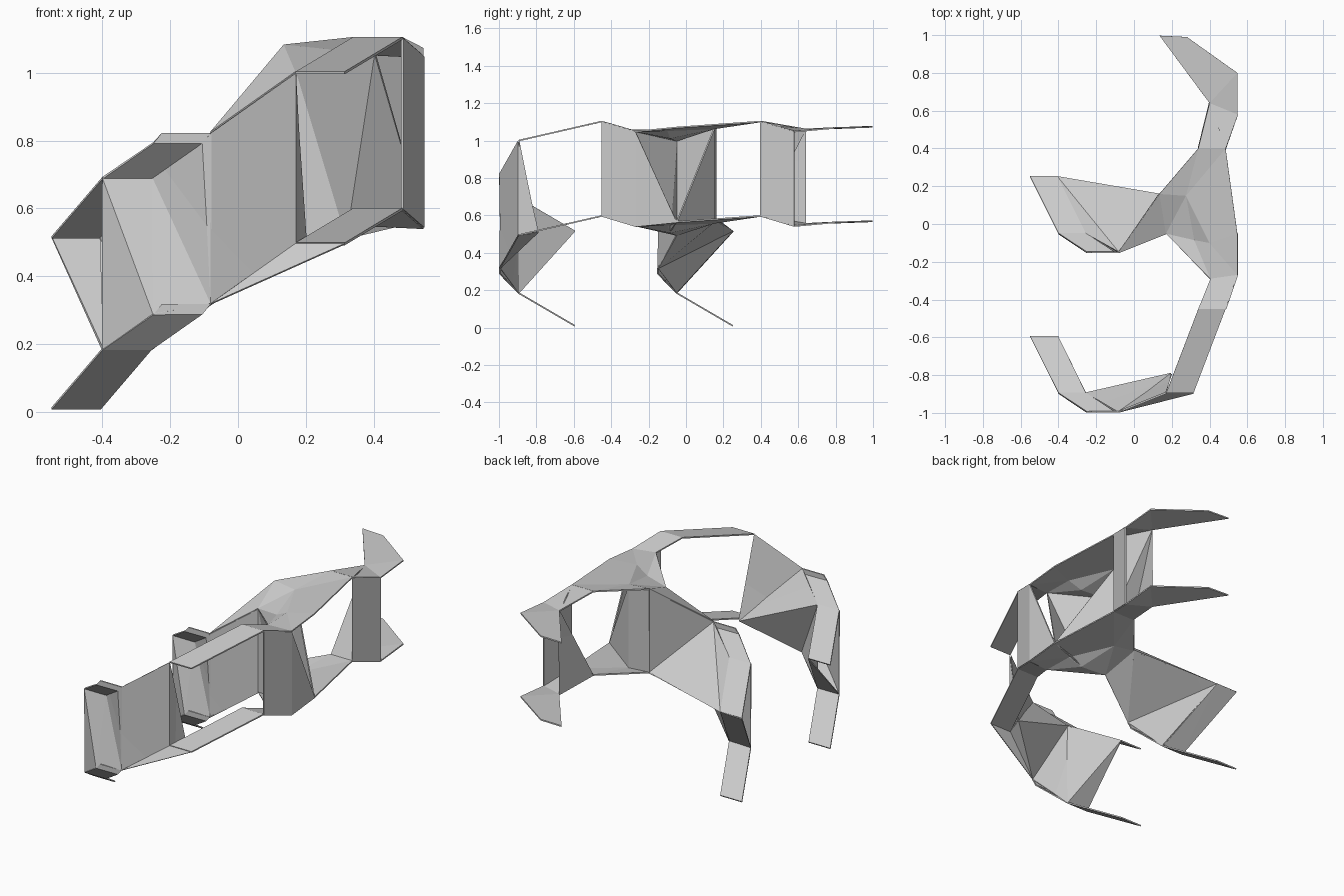
import bpy
from mathutils import Vector

if "Cube" in bpy.data.objects:
    bpy.data.objects.remove(bpy.data.objects["Cube"])

W = 0.145      # strip width along x
LIFT = 0.505   # height between the two layers

# lower-layer stations of a leg path (left edge); T tip, K knee, A/B front bend, C root
LEG = {"T": (-.55, -.595, .01), "K": (-.40, -.895, .185), "A": (-.25, -.995, .288),
       "B": (-.225, -.995, .318), "C": (.17, -.895, .495)}
# left-edge stations of the spine
SPINE = {"E": (.34, -.45, .597), "N": (.34, .40, .597)}

pts = {}


def station(name, p):
    pts[name + "l"] = Vector(p)
    pts[name + "r"] = Vector(p) + Vector((W, 0, 0))


for k, p in LEG.items():
    station(k + "1", p)
    station(k + "2", (p[0], p[1] + .845, p[2]))
for k, p in SPINE.items():
    station(k, p)
pts["I"] = Vector((.20, -.79, .51))
pts["Jl"], pts["Jr"] = Vector((.135, .16, .575)), Vector((.275, .15, .56))
pts["Fl"], pts["Fr"] = Vector((.405, -.29, .55)), Vector((.547, -.27, .543))
pts["G"] = Vector((.547, -.05, .565))
pts["P"] = Vector((.40, -.10, .55))
pts["S"] = Vector((.32, -.085, .51))
pts["Ol"], pts["Or"] = Vector((.40, .64, .555)), Vector((.547, .58, .543))
pts["Q"] = Vector((.547, .80, .563))
pts["Xl"], pts["Xr"] = Vector((.135, .997, .57)), Vector((.28, .99, .568))


def get(key):
    """A leading '^' picks the upper layer."""
    return pts[key[1:]] + Vector((0, 0, LIFT)) if key[0] == "^" else pts[key]


def sheet(name, faces):
    keys = sorted({k for f in faces for k in f.split()})
    me = bpy.data.meshes.new(name)
    me.from_pydata([get(k) for k in keys], [],
                   [[keys.index(k) for k in f.split()] for f in faces])
    me.update()
    ob = bpy.data.objects.new(name, me)
    bpy.context.collection.objects.link(ob)
    mod = ob.modifiers.new("thickness", "SOLIDIFY")
    mod.thickness, mod.offset = .008, 0
    return ob


def ribbon(names):
    return [f"{a}l {a}r {b}r {b}l" for a, b in zip(names, names[1:])]


def layer(faces, up):
    return [" ".join(up + k for k in f.split()) for f in faces]


# flat ribbons, once per layer
front = ribbon(["T1", "K1", "A1", "B1"])
middle = ribbon(["T2", "K2", "A2", "B2"])
girder = ribbon(["C1", "E"]) + ["El Er Fr Fl"]
body = ["Fl Fr P", "Fr G P", "C2l Fl S", "Fl P S", "C2l S Jr", "S P Jr", "C2l Jr Jl",
        "P G Jr", "G Nr Jr", "Jr Nr Nl", "Jr Nl Jl", "B2r C2l Jl"]
arm = ["Nl Nr Or Ol", "Ol Or Q", "Ol Q Xr", "Ol Xr Xl"]
for up, label in (("", "lower"), ("^", "upper")):
    sheet(label + "_front_leg_ribbon", layer(front, up))
    sheet(label + "_middle_leg_ribbon", layer(middle, up))
    sheet(label + "_front_girder", layer(girder, up))
    sheet(label + "_spine", layer(body, up))
    sheet(label + "_rear_arm", layer(arm, up))
sheet("lower_front_gusset", ["B1r C1r C1l"])

# walls between layers, common to both legs
leg_wall = ["^K#l K#l A#l", "^K#l A#l ^K#r", "^K#r A#l B#r",
            "^K#r ^A#r B#r", "^A#r ^B#r B#r",
            "^B#r ^C#l C#l B#r", "^T#r K#r K#l"]
sheet("front_leg_wall", [f.replace("#", "1") for f in leg_wall] + [
    "^C1l I ^B1r", "I ^B1r ^K1r", "I ^K1r B1r", "^C1l C1l I", "I B1r C1l",
    "^T1r ^K1r K1r", "^K1r K1r B1r"])
sheet("middle_leg_wall", [f.replace("#", "2") for f in leg_wall] + [
    "^T2l ^T2r K2l", "^Jl Jl ^B2r", "^B2r Jl ^T2r", "^B2r ^T2r ^K2r",
    "B2r Jl ^T2r", "B2r ^T2r K2r"])

# spine walls and posts
sheet("spine_post", ["Er Fr ^Fr ^Er", "Fr G ^Fr"])
sheet("spine_inner_wall", ["C2l Jl ^Jl ^C2l", "Jl Jr ^Jr ^Jl", "Jr G ^Jr",
                           "^C2l C2l S", "^C2l S ^Fl", "^Fl S G"])
sheet("rear_post", ["Nr Or ^Or ^Nr", "Nl Ol ^Ol", "Nl Nr ^Ol", "Nr ^Nr ^Ol"])
